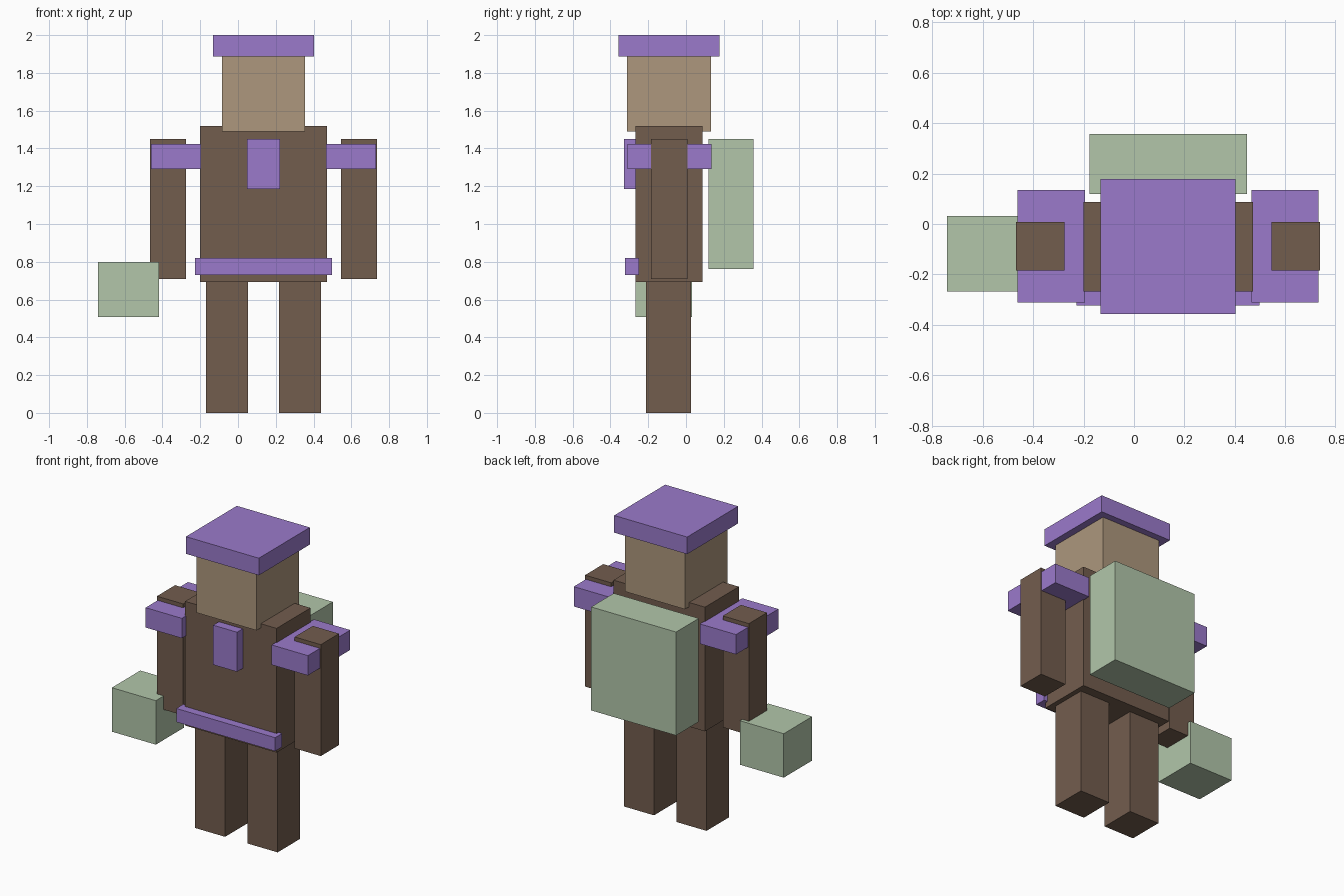
import bpy
import bmesh
from mathutils import Vector

default = bpy.data.objects.get("Cube")
if default:
    bpy.data.objects.remove(default, do_unlink=True)

BODY_X = 0.135  # the body's own mirror plane, shifted by the carried box


def material(name, rgb):
    mat = bpy.data.materials.new(name)
    mat.use_nodes = True
    color = (*rgb, 1.0)
    mat.diffuse_color = color
    node = next(n for n in mat.node_tree.nodes if n.type == 'BSDF_PRINCIPLED')
    node.inputs["Base Color"].default_value = color
    return mat


purple = material("purple", (0.328, 0.195, 0.597))
brown = material("brown", (0.171, 0.109, 0.076))
tan = material("tan", (0.418, 0.309, 0.205))
green = material("pale_green", (0.445, 0.565, 0.402))


def box(name, mat, x, y, z):
    """Box spanning the given (low, high) ranges."""
    low, high = (Vector(c) for c in zip(x, y, z))
    mesh = bpy.data.meshes.new(name)
    bm = bmesh.new()
    bmesh.ops.create_cube(bm, size=1.0)
    bmesh.ops.scale(bm, vec=high - low, verts=bm.verts)
    bm.to_mesh(mesh)
    bm.free()
    mesh.materials.append(mat)
    obj = bpy.data.objects.new(name, mesh)
    obj.location = (low + high) / 2
    bpy.context.collection.objects.link(obj)
    return obj


def centred(name, mat, half, y, z):
    """Box centred on the body's mirror plane."""
    return box(name, mat, (BODY_X - half, BODY_X + half), y, z)


def pair(name, mat, inner, outer, y, z):
    """Left and right boxes at equal distances from the mirror plane."""
    box("left_" + name, mat, (BODY_X + inner, BODY_X + outer), y, z)
    box("right_" + name, mat, (BODY_X - outer, BODY_X - inner), y, z)


# Body
centred("torso", brown, 0.336, (-0.268, 0.088), (0.693, 1.518))
centred("head", tan, 0.22, (-0.312, 0.133), (1.49, 1.886))
pair("leg", brown, 0.082, 0.304, (-0.211, 0.026), (0, 0.693))
pair("arm", brown, 0.41, 0.602, (-0.184, 0.007), (0.709, 1.449))

# Clothing
centred("cap", purple, 0.268, (-0.357, 0.178), (1.886, 2.0))
pair("shoulder_pad", purple, 0.33, 0.596, (-0.311, 0.134), (1.291, 1.423))
centred("chest_plate", purple, 0.088, (-0.328, -0.24), (1.186, 1.449))
centred("belt", purple, 0.363, (-0.322, -0.248), (0.73, 0.82))

# Carried items
centred("backpack", green, 0.312, (0.119, 0.357), (0.762, 1.449))
box("carried_box", green, (-0.74, -0.417), (-0.267, 0.031), (0.508, 0.8))
